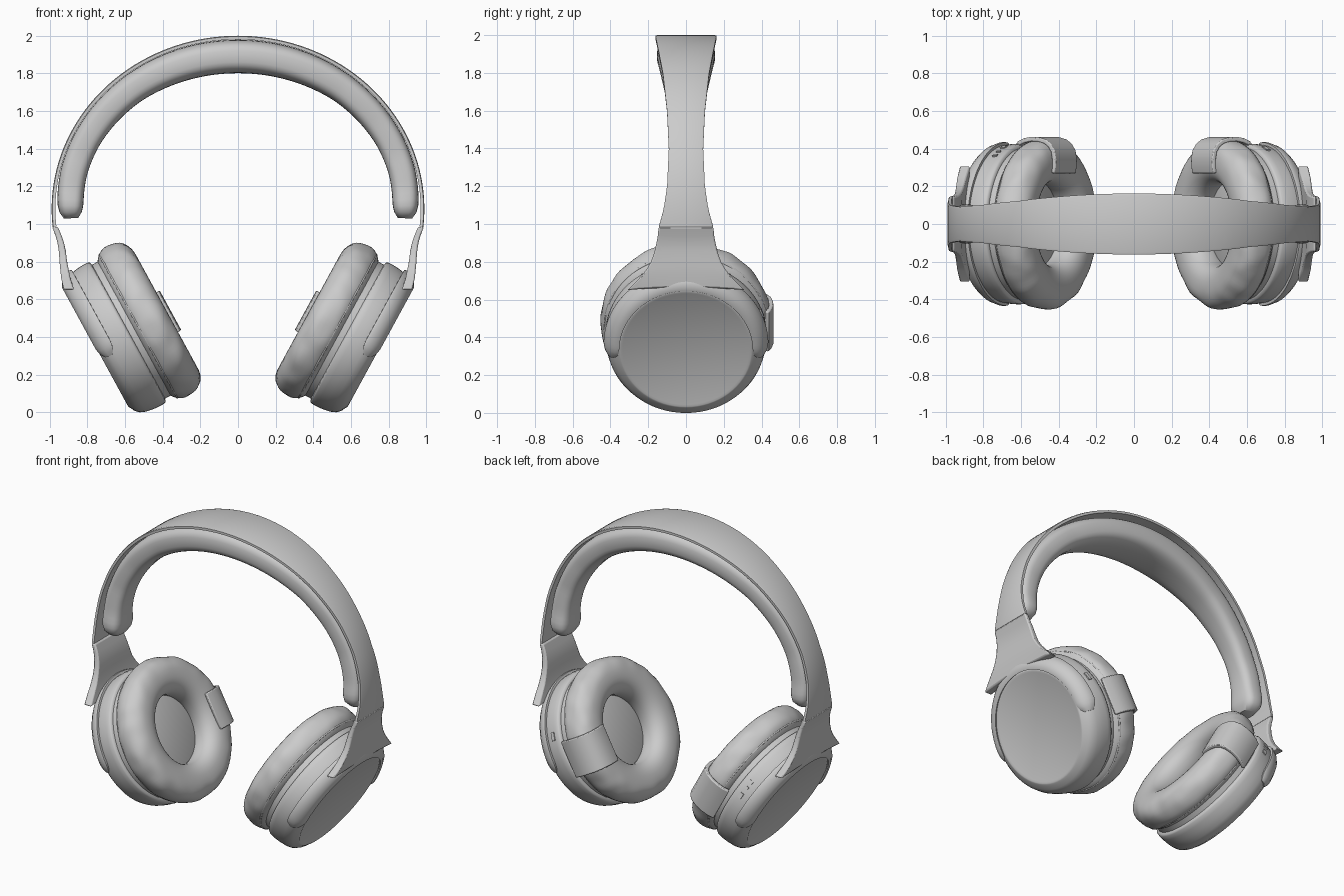
import bpy, bmesh, math
from mathutils import Vector, noise

if "Cube" in bpy.data.objects:
    bpy.data.objects.remove(bpy.data.objects["Cube"])

# ---------- helpers ----------
def grid(name, rows, wrap=False, loop=True, caps=True, mirror=True, angle=35):
    """Skin a list of point rows; rows may be loops, ends may be capped."""
    bm = bmesh.new()
    vs = [[bm.verts.new(p) for p in r] for r in rows]
    n = len(rows[0])
    for i in range(len(rows) if wrap else len(rows) - 1):
        a, b = vs[i], vs[(i + 1) % len(rows)]
        for j in range(n if loop else n - 1):
            k = (j + 1) % n
            bm.faces.new((a[j], a[k], b[k], b[j]))
    if caps and loop and not wrap:
        bm.faces.new(vs[0])
        bm.faces.new(vs[-1])
    bmesh.ops.recalc_face_normals(bm, faces=bm.faces)
    me = bpy.data.meshes.new(name)
    bm.to_mesh(me)
    bm.free()
    ob = bpy.data.objects.new(name, me)
    bpy.context.collection.objects.link(ob)
    bpy.ops.object.select_all(action='DESELECT')
    bpy.context.view_layer.objects.active = ob
    ob.select_set(True)
    bpy.ops.object.shade_smooth_by_angle(angle=math.radians(angle))
    if mirror:
        m = ob.modifiers.new("mirror", 'MIRROR')
        m.use_clip = False
        m.use_mirror_merge = False
    return ob

def bevel(ob, width, segments=2):
    b = ob.modifiers.new("bevel", 'BEVEL')
    b.width, b.segments, b.limit_method = width, segments, 'ANGLE'
    b.angle_limit = math.radians(40)

def interp(x, table):
    for (x0, y0), (x1, y1) in zip(table, table[1:]):
        if x <= x1:
            f = max(0, (x - x0) / (x1 - x0))
            return y0 + (y1 - y0) * f
    return table[-1][1]

def superellipse(a, b, e, n):
    out = []
    for i in range(n):
        t = math.tau * i / n
        c, s = math.cos(t), math.sin(t)
        out.append((a * math.copysign(abs(c) ** (2 / e), c),
                    b * math.copysign(abs(s) ** (2 / e), s)))
    return out

# Ear cup frame: U up the face, A inward along the cup axis
O, U, Y, A = Vector((.75, 0, .336)), Vector((.479, 0, .878)), Vector((0, 1, 0)), Vector((-.878, 0, .479))
def cup(u, y, t): return O + U * u + Y * y + A * t
def polar(r, deg, t):
    p = math.radians(deg)
    return cup(r * math.cos(p), r * math.sin(p), t)
def lathe(name, profile, wrap=False, n=72, angle=35):
    return grid(name, [[polar(r, 360 * k / n, t) for k in range(n)] for r, t in profile], wrap, angle=angle)

# ---------- headband ----------
def arc(deg):
    t = math.radians(deg)
    return (Vector((.99 * math.cos(t), 0, 1.08 + .92 * math.sin(t))),
            Vector((-.92 * math.cos(t), 0, -.99 * math.sin(t))).normalized())
WIDTH = [(.98, .145), (1.08, .118), (1.2, .1), (1.4, .091), (1.6, .1), (1.8, .122), (1.92, .145), (2, .162)]

# thin outer shell, rectangular section
path = [arc(-6 + 192 * i / 80) for i in range(81)]
rows = []
for p, nrm in path:
    w = interp(p.z, WIDTH)
    rows.append([p + Y * y + nrm * d for y, d in
                 ((-w, .004), (-w + .012, 0), (w - .012, 0), (w, .004), (w, .02), (-w, .02))])
grid("headband_shell", rows, mirror=False)

# soft inner pad with rounded ends
rows = []
N = 80
for i in range(N + 1):
    p, nrm = arc(-3.5 + 187 * i / N)
    e = min(i, N - i)
    s = interp(e, [(0, .55), (1, .86), (2, .97), (3, 1)])
    depth = interp(p.z, [(1.0, .138), (1.5, .145), (1.8, .158), (2, .178)])
    w = interp(p.z, WIDTH) - .008
    w = min(w, .112) if p.z < 1.15 else w
    mid = p + nrm * (interp(p.z, [(1.0, .034), (1.3, .022), (2, .021)]) + depth / 2)
    rows.append([mid + Y * y * s + nrm * d * s for y, d in superellipse(w, depth / 2, 3.0, 32)])
grid("headband_pad", rows, mirror=False, angle=50)

# ---------- yoke: neck plate flaring into two arms ----------
edge = [(.145, .985, .985), (.149, .94, .935), (.156, .9, .9), (.168, .85, .86), (.185, .8, .815),
        (.212, .755, .775), (.25, .71, .735), (.31, .65, .665)]
XO = [(.6, .893), (.65, .925), (.7, .938), (.8, .948), (.88, .953), (.94, .97), (.985, .987)]
rows = []
for hw, ze, zc in edge:
    front, back = [], []
    for k in range(17):
        s = -1 + k / 8
        z = ze + (zc - ze) * (1 - s * s)
        x = interp(z, XO)
        front.append(Vector((x, hw * s, z)))
        back.append(Vector((x - interp(z, [(.65, .055), (.8, .04), (.98, .03)]), hw * s, z)))
    rows.append(front + back[::-1])
bevel(grid("yoke_neck", rows), .008)

section = [(.353, -.006), (.375, -.006), (.403, .010), (.424, .036), (.436, .072), (.434, .084), (.41, .085), (.36, .03)]
cr = sum(r for r, t in section) / 8
ct = sum(t for r, t in section) / 8
rows = []
for i in range(61):
    s = interp(min(i, 60 - i), [(0, .45), (1, .8), (2, .95), (3, 1)])
    rows.append([polar(cr + (r - cr) * s, -99 + 198 * i / 60, ct + (t - ct) * s) for r, t in section])
grid("yoke_arms", rows, angle=50)

# ---------- ear cups ----------
lathe("ear_cup", [(.335, .004), (.345, 0), (.353, .002), (.362, .008), (.385, .019), (.405, .04), (.417, .07),
                  (.424, .11), (.427, .15), (.426, .178), (.42, .188), (.405, .192)], angle=50)
lathe("cushion_mount", [(.405, .18), (.405, .235)])
lathe("speaker_cover", [(.27, .2), (.27, .272), (.262, .276)])

# padded cushion with wrinkles on its outer side
n = 120
rows = []
for dr, dt in superellipse(.117, .106, 2.3, 36):
    row = []
    for k in range(n):
        p = polar(.335 + dr, 360 * k / n, .316 + dt)
        amp = .007 * max(0, min(1, dr / .08))
        q = noise.noise(p * 11) * amp
        row.append(polar(.335 + dr + q, 360 * k / n, .316 + dt + q * .5))
    rows.append(row)
grid("ear_cushion", rows, wrap=True, angle=60)
lathe("cushion_seam", [(.43 + .006 * math.cos(a), .252 + .006 * math.sin(a))
                       for a in [math.tau * i / 8 for i in range(8)]], wrap=True, n=96, angle=60)

# strap wrapped over the back of each cushion
outer = [(.438, .205), (.455, .245), (.463, .29), (.461, .335), (.449, .38), (.425, .413), (.39, .434), (.345, .442),
         (.3, .44), (.268, .433)]
rows = []
for i, (y, t) in enumerate(outer):
    a, b = Vector(outer[max(i - 1, 0)]), Vector(outer[min(i + 1, len(outer) - 1)])
    d = (b - a).normalized() * .024
    iy, it = y - d.y, t + d.x
    rows.append([cup(-.127, y, t), cup(.112, y, t), cup(.112, iy, it), cup(-.127, iy, it)])
bevel(grid("cushion_strap", rows), .006)

# ---------- controls on the left cup, port on the right cup ----------
def button(name, d0, d1, t0, t1, side):
    rows = [[polar(r, d, t) for d, t in ((d0, t0), (d1, t0), (d1, t1), (d0, t1))] for r in (.415, .433)]
    rows = [[Vector((p.x * side, p.y, p.z)) for p in r] for r in rows]
    grid(name, rows, mirror=False)
for i, (d0, d1) in enumerate(((57, 59.5), (63, 65), (70, 75))):
    button("control_button_%d" % (i + 1), d0, d1, .125, .15, -1)
button("port_cover", 66, 73, .125, .148, 1)
